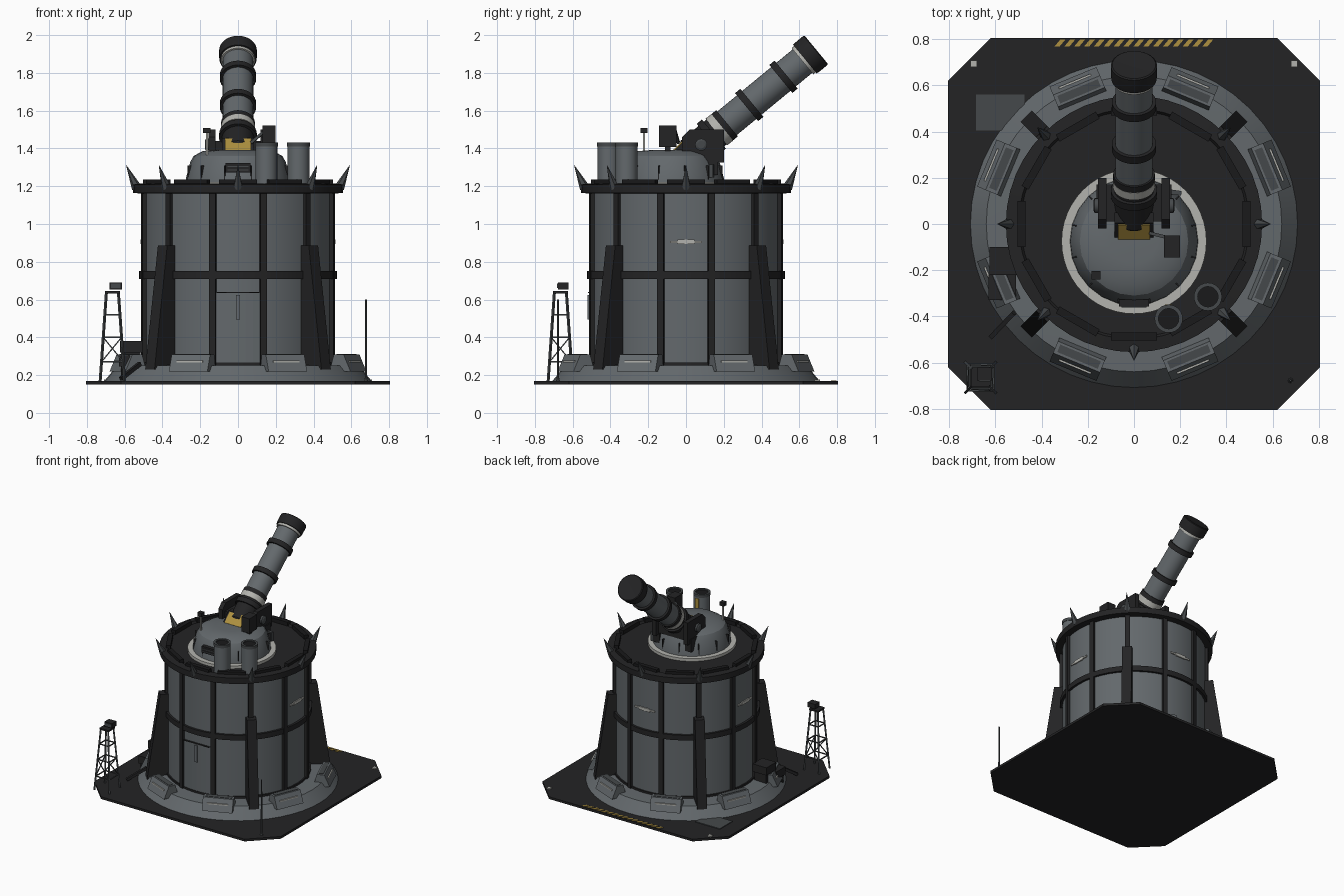
import bpy, bmesh, math
from math import sin, cos, pi, radians
from mathutils import Matrix, Vector

cube = bpy.data.objects.get("Cube")
if cube:
    bpy.data.objects.remove(cube, do_unlink=True)


def material(name, r, g, b):
    m = bpy.data.materials.new(name)
    m.use_nodes = True
    m.diffuse_color = (r, g, b, 1)
    m.node_tree.nodes["Principled BSDF"].inputs["Base Color"].default_value = (r, g, b, 1)
    return m


GREY = material("steel grey", .125, .14, .15)
DARK = material("dark metal", .017, .017, .018)
BLACK = material("black metal", .010, .010, .011)
WHITE = material("pale trim", .45, .45, .42)
YELLOW = material("hazard yellow", .42, .28, .05)
MID = material("dim steel", .06, .066, .07)


def finish(name, bm, mat, smooth=False):
    bmesh.ops.recalc_face_normals(bm, faces=bm.faces)
    me = bpy.data.meshes.new(name)
    bm.to_mesh(me)
    bm.free()
    me.materials.append(mat)
    ob = bpy.data.objects.new(name, me)
    bpy.context.collection.objects.link(ob)
    if smooth:
        bpy.ops.object.select_all(action='DESELECT')
        ob.select_set(True)
        bpy.context.view_layer.objects.active = ob
        bpy.ops.object.shade_smooth_by_angle(angle=radians(25))
    return ob


def prism(name, pts, a, b, mat, m=Matrix()):
    """Extrude a polygon in local XY from z=a to z=b."""
    bm = bmesh.new()
    lo = [bm.verts.new(m @ Vector((x, y, a))) for x, y in pts]
    hi = [bm.verts.new(m @ Vector((x, y, b))) for x, y in pts]
    bm.faces.new(lo)
    bm.faces.new(hi)
    for i in range(len(pts)):
        j = (i + 1) % len(pts)
        bm.faces.new((lo[i], lo[j], hi[j], hi[i]))
    return finish(name, bm, mat)


def box(name, c, s, mat, m=Matrix()):
    bm = bmesh.new()
    bmesh.ops.create_cube(bm, size=1, matrix=m @ Matrix.Translation(c) @ Matrix.Diagonal((*s, 1)))
    return finish(name, bm, mat)


def lathe(name, prof, mat, m=Matrix(), n=48, closed=False):
    """Revolve (radius, height) points about local Z; closed makes a ring."""
    bm = bmesh.new()
    rings = [[bm.verts.new(m @ Vector((r * cos(2 * pi * i / n), r * sin(2 * pi * i / n), z)))
              for i in range(n)] for r, z in prof]
    for a, b in zip(rings, rings[1:] + (rings[:1] if closed else [])):
        for i in range(n):
            j = (i + 1) % n
            bm.faces.new((a[i], a[j], b[j], b[i]))
    if not closed:
        bm.faces.new(rings[0])
        bm.faces.new(rings[-1])
    return finish(name, bm, mat, True)


def ring(name, r0, r1, z0, z1, mat, m=Matrix(), n=48):
    return lathe(name, [(r0, z0), (r1, z0), (r1, z1), (r0, z1)], mat, m, n, True)


def beam(name, p, q, w, d, mat):
    """Rectangular bar between two points."""
    p, q = Vector(p), Vector(q)
    m = Matrix.Translation((p + q) / 2) @ (q - p).to_track_quat('Z', 'Y').to_matrix().to_4x4()
    return box(name, (0, 0, 0), (w, d, (q - p).length), mat, m)


def turn(deg):
    return Matrix.Rotation(radians(deg), 4, 'Z')


# Ground plate with clipped corners and its markings
e, k = .805, .62
prism("base_plate", [(k, -e), (e, -k), (e, k), (k, e), (-k, e), (-e, k), (-e, -k), (-k, -e)], .15, .168, DARK)
box("access_plate", (-.58, .483, .17), (.21, .155, .008), MID)
for x, y, s in ((-.695, .695, .028), (.695, .695, .028), (.678, -.678, .015)):
    box("corner_marker", (x, y, .172), (s, s, .01), WHITE)
for i in range(16):
    x = -.335 + i * .0427
    prism("hazard_stripe", [(x - .01, .768), (x + .012, .768), (x + .037, .798), (x + .015, .798)], .167, .172, YELLOW)

# Apron, drum and bands
lathe("apron", [(.71, .166), (.64, .25), (.48, .255)], GREY)
lathe("drum", [(.508, .24), (.508, 1.18)], GREY)
ring("middle_band", .50, .525, .71, .75, DARK)
ring("lower_band", .50, .518, .25, .268, DARK)
lathe("top_rim", [(.50, 1.16), (.555, 1.165), (.555, 1.21), (.50, 1.215), (.49, 1.20)], DARK)
for i in range(12):
    rib = turn(15 + 30 * i)
    box("drum_rib", (.512, 0, .71), (.03, .034, .92), DARK, rib)
    box("deck_plate", (.487, 0, 1.22), (.034, .2, .03), BLACK, turn(30 * i))

# Front door and side markings
arc = [(r * sin(a), -r * cos(a)) for r, s in ((.514, 1), (.505, -1))
       for a in [s * t * radians(4.4) for t in (-3, -2, -1, 0, 1, 2, 3)]]
prism("door", arc, .26, .635, GREY)
box("door_lintel", (0, -.512, .637), (.22, .012, .006), DARK)
box("door_handle", (0, -.516, .56), (.02, .012, .13), GREY)
for a in (0, 90, 180):
    box("drum_mark", (.509, 0, .905), (.008, .17, .012), WHITE, turn(a))
    box("drum_mark_centre", (.511, 0, .905), (.009, .09, .024), WHITE, turn(a))

# Buttresses and spikes around the drum
for i in range(8):
    a = radians(45 * i)
    c, s = cos(a), sin(a)
    up = Matrix.Translation((.54 * c, .54 * s, 1.2)) @ turn(45 * i) @ Matrix.Rotation(radians(25), 4, 'Y')
    lathe("rim_spike", [(.027, -.01), (.001, .122)], MID, up, 6)
    if i % 2:
        m = turn(45 * i) @ Matrix.Rotation(radians(90), 4, 'X')
        prism("buttress", [(.50, .23), (.66, .23), (.565, .885), (.50, .885)], -.035, .035, DARK, m)
    # Wedge lamps on the apron
    m = turn(22.5 + 45 * i)
    prism("apron_lamp", [(.57, .22), (.69, .22), (.65, .31), (.595, .31)], -.11, .11, GREY,
          m @ Matrix.Rotation(radians(90), 4, 'X'))
    beam("lamp_strip", m @ Vector((.668, -.075, .272)), m @ Vector((.668, .075, .272)), .01, .01, WHITE)
    box("lamp_lid", (.622, 0, .311), (.035, .19, .004), MID, m)

# Off-centre turret
T = Matrix.Translation((0, -.075, 0))
ring("turret_ring", .25, .314, 1.20, 1.222, WHITE, T)
lathe("turret", [(.28, 1.2), (.275, 1.245), (.252, 1.33), (.235, 1.36), (.19, 1.385), (.10, 1.392)], GREY, T, 24)
box("turret_vent", (0, -.342, 1.297), (.13, .03, .05), DARK)
for z in (1.285, 1.305):
    box("vent_slat", (0, -.359, z), (.11, .006, .006), MID)
box("turret_back_panel", (.14, .16, 1.28), (.09, .02, .07), MID, turn(-8))
for i in range(12):
    box("turret_seam", (.266, 0, 1.27), (.02, .006, .08), DARK, T @ turn(30 * i + 15))

# Cradle with two cheeks and pivots
for s in (-1, 1):
    prism("cradle_cheek", [(-.02, 1.34), (.2, 1.325), (.2, 1.50), (.02, 1.50), (-.02, 1.46)], s * .12, s * .155, DARK,
          Matrix(((0, 0, 1, 0), (1, 0, 0, 0), (0, 1, 0, 0), (0, 0, 0, 1))))
    beam("cheek_foot", (s * .137, .09, 1.26), (s * .137, .09, 1.36), .05, .16, DARK)
    P = Matrix.Translation((s * .15, .08, 1.42)) @ Matrix.Rotation(s * pi / 2, 4, 'Y')
    lathe("pivot_cap", [(.032, 0), (.032, .02), (.02, .026)], MID, P, 16)
box("cradle_body", (0, .09, 1.39), (.25, .16, .1), DARK)
prism("console", [(-.075, 1.375), (.05, 1.375), (.05, 1.455), (.005, 1.455)], -.085, .085, DARK,
      Matrix(((0, 0, 1, 0), (1, 0, 0, 0), (0, 1, 0, 0), (0, 0, 0, 1))))
beam("console_panel", (0, -.065, 1.39), (0, -.001, 1.451), .14, .008, YELLOW)

# Raised tube, built along its own axis
G = Matrix.Translation((0, .08, 1.42)) @ Matrix.Rotation(radians(-50.5), 4, 'X')
lathe("breech", [(.07, -.09), (.085, -.07), (.085, .13)], DARK, G, 32)
lathe("tube", [(.081, .1), (.081, .75)], GREY, G, 32)
ring("collar", .07, .091, .105, .145, WHITE, G, 32)
for t, r in ((.07, .1), (.16, .09), (.33, .096), (.565, .096)):
    ring("tube_band", .07, r, t - .018, t + .018, DARK, G, 32)
ring("muzzle_trim", .07, .09, .695, .715, WHITE, G, 32)
lathe("muzzle_cap", [(.098, .712), (.1, .73), (.1, .785), (.094, .79), (.04, .787)], DARK, G, 32)

# Twin canisters on the deck
for x, y in ((.32, -.315), (.15, -.41)):
    C = Matrix.Translation((x, y, 0))
    lathe("canister", [(.058, 1.19), (.058, 1.41), (.05, 1.42)], GREY, C, 24)
    ring("canister_lip", .044, .061, 1.41, 1.432, MID, C, 24)
    lathe("canister_mouth", [(.045, 1.415), (.045, 1.424)], BLACK, C, 24)
box("canister_label", (.15, -.352, 1.36), (.03, .006, .08), YELLOW)

# Sensors on the turret
box("sight_box", (.165, -.097, 1.465), (.068, .094, .115), DARK)
beam("sight_post", (.165, -.097, 1.34), (.165, -.097, 1.42), .03, .03, DARK)
beam("sight_arm", (.07, -.04, 1.43), (.15, -.06, 1.5), .014, .014, MID)
beam("sensor_post", (-.165, -.222, 1.36), (-.165, -.222, 1.49), .01, .01, WHITE)
box("sensor_head", (-.165, -.222, 1.495), (.038, .036, .028), DARK)

# Lattice light tower
cx = cy = -.665


def leg_at(i, z):
    r = .065 - .033 * (z - .165) / .47
    return (cx + r * (1, 1, -1, -1)[i % 4], cy + r * (1, -1, -1, 1)[i % 4], z)


levels = (.27, .40, .52)
for i in range(4):
    beam("tower_leg", leg_at(i, .165), leg_at(i, .635), .011, .011, MID)
    for z in levels:
        beam("tower_rung", leg_at(i, z), leg_at(i + 1, z), .007, .007, MID)
    beam("tower_brace", leg_at(i, .27), leg_at(i + 1, .40), .006, .006, MID)
box("tower_platform", (cx, cy, .638), (.08, .08, .012), DARK)
box("tower_lamp", (-.647, -.65, .672), (.065, .055, .036), DARK, Matrix())
box("lamp_glass", (-.647, -.679, .672), (.05, .006, .024), MID)

# Generator boxes beside the apron, with a cable to the tower
box("generator", (-.565, -.16, .35), (.12, .12, .06), DARK)
box("generator_base", (-.565, -.16, .25), (.10, .10, .17), DARK)
box("generator_step", (-.57, -.275, .275), (.12, .11, .06), DARK)
box("generator_step_base", (-.57, -.275, .21), (.10, .09, .09), BLACK)
beam("cable", (-.52, -.385, .26), (-.62, -.49, .18), .02, .02, DARK)

# Whip antenna
lathe("antenna", [(.012, .165), (.006, .19), (.005, .60)], MID, Matrix.Translation((.678, -.678, 0)), 8)
